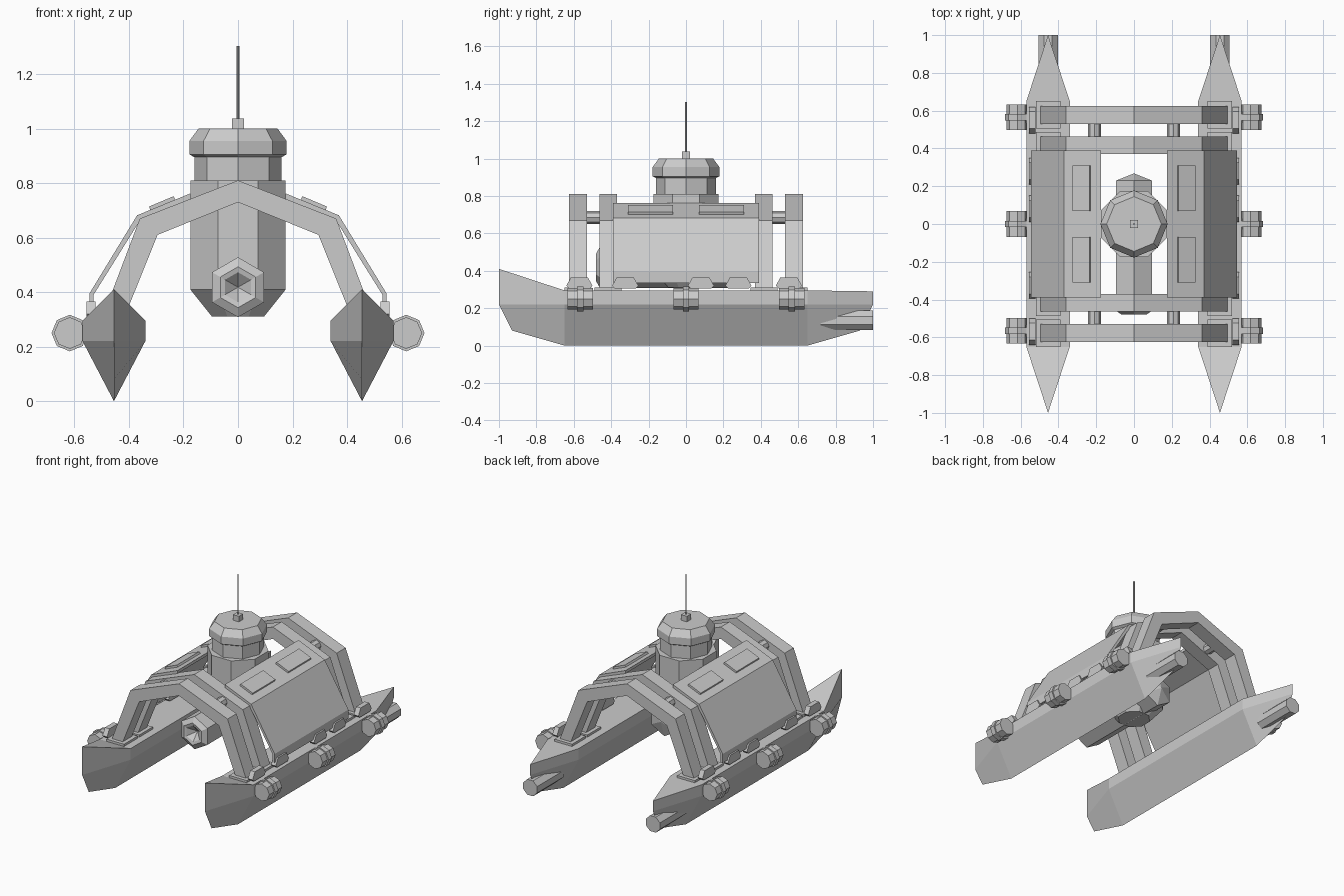
import bpy, bmesh
from math import pi, cos, sin
from mathutils import Vector

if "Cube" in bpy.data.objects:
    bpy.data.objects.remove(bpy.data.objects["Cube"])


def make(name, verts, faces):
    """Flat-shaded mesh with consistent normals."""
    me = bpy.data.meshes.new(name)
    bm = bmesh.new()
    vs = [bm.verts.new(v) for v in verts]
    for f in faces:
        bm.faces.new([vs[i] for i in f])
    bmesh.ops.remove_doubles(bm, verts=bm.verts, dist=1e-5)
    bmesh.ops.recalc_face_normals(bm, faces=bm.faces)
    bm.to_mesh(me)
    bm.free()
    ob = bpy.data.objects.new(name, me)
    bpy.context.collection.objects.link(ob)
    return ob


def loft(name, rings):
    """Skin equal-sized closed rings and cap both ends."""
    n = len(rings[0])
    faces = [(k * n + i, k * n + (i + 1) % n, (k + 1) * n + (i + 1) % n, (k + 1) * n + i)
             for k in range(len(rings) - 1) for i in range(n)]
    last = (len(rings) - 1) * n
    faces += [tuple(range(n)), tuple(range(last, last + n))]
    return make(name, [v for r in rings for v in r], faces)


def lathe(name, prof, n, centre=(0, 0, 0), axis='Z', turn=0.0):
    """Low-poly turned part; prof holds (radius, distance along axis)."""
    c = Vector(centre)
    rings = []
    for r, t in prof:
        ring = []
        for i in range(n):
            a = turn + 2 * pi * i / n
            u, w = r * cos(a), r * sin(a)
            ring.append(c + Vector((u, w, t) if axis == 'Z' else (u, t, w)))
        rings.append(ring)
    return loft(name, rings)


def extrude(name, pts, y0, y1):
    """Extrude an x-z profile along y."""
    return loft(name, [[(x, y, z) for x, z in pts] for y in (y0, y1)])


def box(name, x0, x1, y0, y1, z0, z1):
    return extrude(name, [(x0, z0), (x1, z0), (x1, z1), (x0, z1)], y0, y1)


# Central mast column, neck, cap and antenna
k = 1 / cos(pi / 8)
lathe("sensor_column", [(0.095 * k, 0.31), (0.175 * k, 0.41), (0.175 * k, 0.55),
                        (0.175 * k, 0.81)], 8, turn=pi / 8)
lathe("mast_neck", [(0.16, 0.80), (0.16, 0.91)], 8)
lathe("mast_cap", [(0.16, 0.895), (0.178, 0.905), (0.178, 0.955), (0.145, 1.0)], 8)
box("antenna_base", -0.022, 0.022, -0.022, 0.022, 1.0, 1.037)
lathe("antenna", [(0.005, 1.03), (0.005, 1.303)], 6)

# Underslung hexagonal camera pod with a recessed lens and pointed tail
lathe("camera_pod", [(0.002, -0.43), (0.055, -0.475), (0.075, -0.48), (0.11, -0.46),
                     (0.11, 0.23), (0.002, 0.267)], 6, (0, 0, 0.418), 'Y', pi / 6)

# Four arched cross beams
half = [(0, 0.81), (0.36, 0.67), (0.50, 0.30), (0.42, 0.30), (0.295, 0.61), (0, 0.73)]
arch = half + [(-x, z) for x, z in half[-2:0:-1]]
beams = [(-0.625, -0.53), (-0.463, -0.37), (0.37, 0.463), (0.53, 0.625)]
for y0, y1 in beams:
    extrude("arch_beam", arch, y0, y1)

for s in (1, -1):
    # Hull: deck edge, chine and keel, closing to a stem at each end
    def section(y, w, deck, chine, keel, keel_y):
        return [(s * (0.455 + a * w), b, c) for a, b, c in
                ((1, y, deck), (1, y, chine), (0, keel_y, keel), (-1, y, chine), (-1, y, deck))]
    rows = [section(-1, 0, 0.41, 0.22, 0.08, -0.93), section(-0.65, 0.115, 0.295, 0.22, 0, -0.65),
            section(0.65, 0.115, 0.295, 0.22, 0, 0.65), section(1, 0, 0.29, 0.22, 0.08, 0.93)]
    v = [p for r in rows for p in r]
    f = [(q * 5 + i, q * 5 + (i + 1) % 5, q * 5 + 5 + (i + 1) % 5, q * 5 + 5 + i)
         for q in range(3) for i in range(5)]
    f = []
    # skip the faces that vanish at the stems by building triangles there
    for q in range(3):
        for i in range(5):
            a, b = q * 5 + i, q * 5 + (i + 1) % 5
            loop = []
            for idx in (a, b, b + 5, a + 5):
                rep = next(j for j in range(20) if (Vector(v[j]) - Vector(v[idx])).length < 1e-5)
                if rep not in loop:
                    loop.append(rep)
            if len(loop) > 2:
                f.append(tuple(loop))
    make("hull", v, f)
    # Stern thruster tube
    lathe("thruster_tube", [(0.056, 0.72), (0.056, 1.0)], 8, (s * 0.455, 0, 0.135), 'Y', pi / 8)

    # Foot plates and rods joining each pair of beams
    for y0, y1 in beams:
        box("beam_foot", s * 0.39, s * 0.52, y0 - 0.025, y1 + 0.025, 0.285, 0.31)
    for y in (-0.497, 0.497):
        lathe("beam_rod", [(0.034, -0.05), (0.034, 0.05)], 8, (s * 0.21, y, 0.685), 'Y')

    # Folded side panel with two raised solar tiles
    skin = [(0.175, 0.762), (0.37, 0.682), (0.545, 0.395), (0.545, 0.335),
            (0.53, 0.335), (0.53, 0.39), (0.357, 0.667), (0.175, 0.742)]
    extrude("side_panel", [(s * x, z) for x, z in skin], -0.39, 0.39)
    tile = [(0.228, 0.735), (0.32, 0.697), (0.326, 0.714), (0.236, 0.752)]
    for y in (-0.19, 0.19):
        extrude("solar_tile", [(s * x, z) for x, z in tile], y - 0.12, y + 0.12)

    # Trapezoid clips along the deck edge
    for y in (-0.57, -0.325, 0.08, 0.28, 0.55):
        side = [(-0.07, 0.32), (-0.055, 0.305), (0.055, 0.305), (0.07, 0.32),
                (0.045, 0.365), (-0.045, 0.365)]
        loft("deck_clip", [[(s * x, y + dy, z) for dy, z in side] for x in (0.522, 0.556)])

    # Side float canisters with straps
    for y in (-0.565, 0, 0.565):
        c = (s * 0.617, y, 0.25)
        lathe("float_canister", [(0.058, -0.068), (0.058, 0.068)], 8, c, 'Y')
        lathe("float_strap", [(0.067, -0.017), (0.067, 0.017)], 8, c, 'Y')
        box("float_mount", s * 0.55, s * 0.59, y - 0.03, y + 0.03, 0.22, 0.28)
